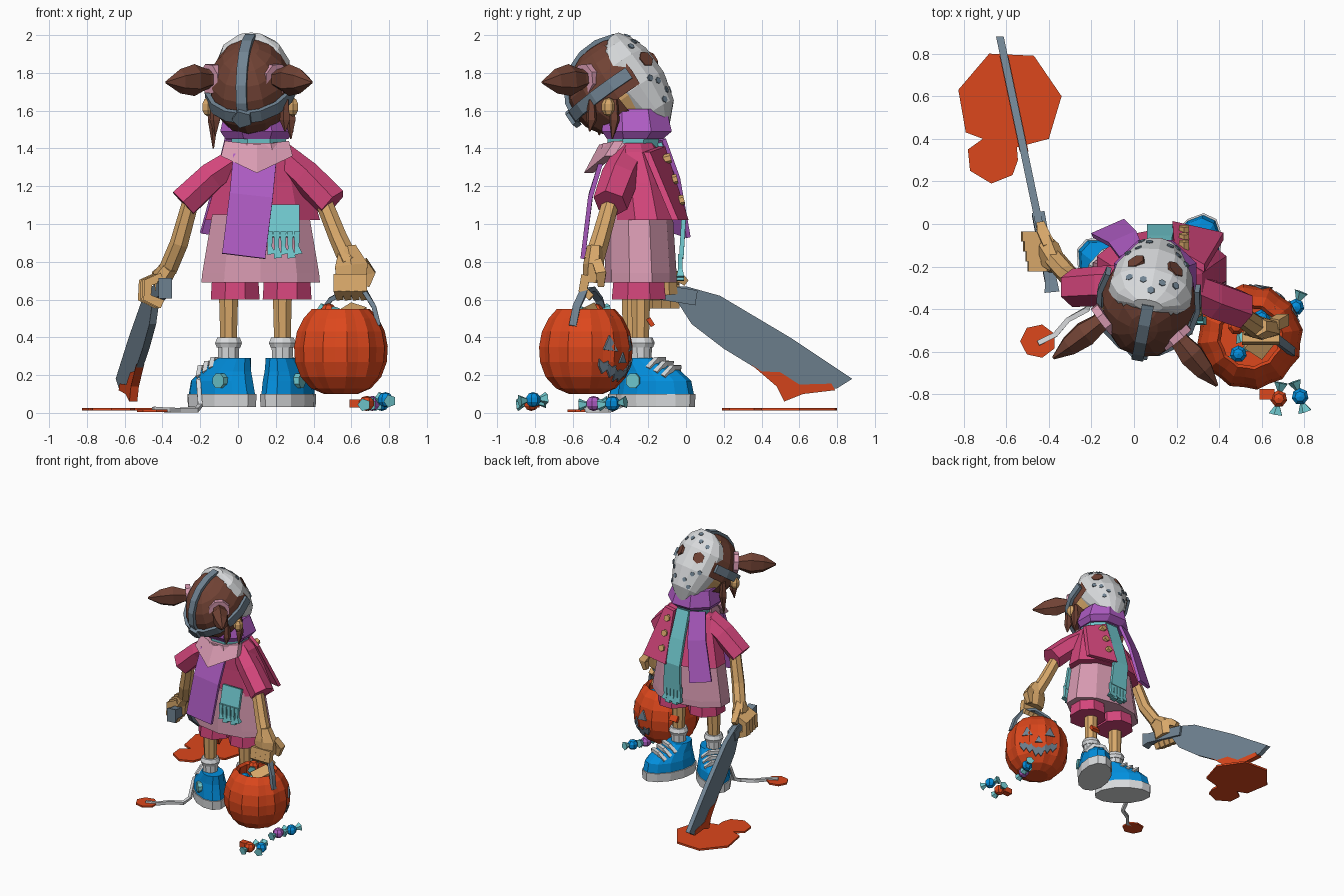
import bpy, bmesh
from math import pi, sin, cos, radians
from mathutils import Vector, Matrix
from mathutils.bvhtree import BVHTree

if "Cube" in bpy.data.objects:
    bpy.data.objects.remove(bpy.data.objects["Cube"])

COLORS = {"brown_hair": (112, 66, 52), "steel": (112, 131, 146), "white": (216, 218, 220),
          "purple": (175, 92, 196), "teal": (112, 200, 206), "light_pink": (217, 155, 178),
          "dark_pink": (212, 70, 124), "skin": (216, 168, 106), "blue": (2, 143, 222),
          "orange_red": (220, 71, 28)}
MATS = {}
for label, rgb in COLORS.items():
    color = [(c / 255 / 12.92 if c < 11 else ((c / 255 + .055) / 1.055) ** 2.4) for c in rgb] + [1]
    mat = bpy.data.materials.new(label)
    mat.use_nodes = True
    mat.diffuse_color = color
    mat.node_tree.nodes["Principled BSDF"].inputs["Base Color"].default_value = color
    MATS[label] = mat


def finish(name, bm, mat, matrix=None):
    if matrix:
        bm.transform(matrix)
    bmesh.ops.recalc_face_normals(bm, faces=bm.faces)
    mesh = bpy.data.meshes.new(name)
    bm.to_mesh(mesh)
    bm.free()
    mesh.materials.append(MATS[mat])
    obj = bpy.data.objects.new(name, mesh)
    bpy.context.collection.objects.link(obj)
    return obj


def sweep(name, mat, points, sizes, sides=4, wide=(1, 0, 0), flat=False, lobe=1, matrix=None):
    """Sweep a rectangle or polygon of half sizes (width, depth) along points."""
    pts = [Vector(p) for p in points]
    if not isinstance(sizes, list):
        sizes = [sizes] * len(pts)
    bm, rings = bmesh.new(), []
    for i, p in enumerate(pts):
        t = (pts[min(i + 1, len(pts) - 1)] - pts[max(i - 1, 0)]).normalized()
        if flat:
            t = Vector((0, 0, 1))
        w = Vector(wide)
        w = (w - t * w.dot(t)).normalized()
        d = t.cross(w)
        a, b = sizes[i] if isinstance(sizes[i], tuple) else (sizes[i], sizes[i])
        if sides == 4:
            offs = [(a, b), (-a, b), (-a, -b), (a, -b)]
        else:
            offs = []
            for k in range(sides):
                ang, f = 2 * pi * (k + .5) / sides, lobe if k % 2 else 1
                offs.append((a * f * cos(ang), b * f * sin(ang)))
        rings.append([bm.verts.new(p + w * u + d * v) for u, v in offs])
    for lo, hi in zip(rings, rings[1:]):
        for k in range(sides):
            j = (k + 1) % sides
            bm.faces.new((lo[k], lo[j], hi[j], hi[k]))
    bm.faces.new(rings[0])
    bm.faces.new(rings[-1])
    return finish(name, bm, mat, matrix)


def stack(name, mat, rings, sides=10, **kw):
    """Loft level ellipses given as (x, y, z, half width, half depth)."""
    return sweep(name, mat, [r[:3] for r in rings], [(r[3], r[4]) for r in rings], sides, flat=True, **kw)


def plate(name, mat, points, thick):
    bm = bmesh.new()
    face = bm.faces.new([bm.verts.new(p) for p in points])
    out = bmesh.ops.extrude_face_region(bm, geom=[face])["geom"]
    bmesh.ops.translate(bm, vec=thick, verts=[v for v in out if isinstance(v, bmesh.types.BMVert)])
    return finish(name, bm, mat)


def ball(name, mat, center, size, segs=8, rings=6, drop=None, matrix=None):
    bm = bmesh.new()
    bmesh.ops.create_uvsphere(bm, u_segments=segs, v_segments=rings, radius=1)
    bm.transform(Matrix.Translation(center) @ Matrix.Diagonal((*size, 1)))
    if drop:
        gone = [f for f in bm.faces if drop(f.calc_center_median())]
        bmesh.ops.delete(bm, geom=gone, context="FACES")
    return finish(name, bm, mat, matrix)


def surface(obj):
    return BVHTree.FromPolygons([v.co for v in obj.data.vertices], [tuple(p.vertices) for p in obj.data.polygons])


# Head, tilted up and turned a little
HEAD = (Matrix.Translation((.07, -.36, 1.73)) @ Matrix.Rotation(radians(-11), 4, "Z")
        @ Matrix.Rotation(radians(35), 4, "X"))
ball("head", "skin", (0, 0, 0), (.195, .2, .235), 10, 8, matrix=HEAD)
ball("hair", "brown_hair", (0, 0, 0), (.222, .28, .25), 12, 10, matrix=HEAD,
     drop=lambda c: c.y > .13 or (c.z < -.04 and c.y > -.02))
mask = stack("mask", "white", [(0, .08, -.32, .055, .035), (0, .09, -.23, .125, .115), (0, .09, -.08, .185, .155),
                               (0, .09, .08, .2, .15), (0, .11, .175, .155, .095), (0, .135, .23, .07, .03)],
             14, matrix=HEAD)
mask_surface = surface(mask)


def mask_hole(name, mat, x, z, r):
    hit, n = mask_surface.ray_cast(HEAD @ Vector((x, 1, z)), HEAD.to_3x3() @ Vector((0, -1, 0)))[:2]
    sweep(name, mat, [hit - n * .02, hit + n * .005], r, 6)


for s in (-1, 1):
    mask_hole("mask_eye", "brown_hair", s * .095, .02, .045)
    for x, z in ((.045, .14), (.11, .12), (.14, -.08), (.095, -.11), (.05, -.17), (.085, -.21)):
        mask_hole("mask_hole", "steel", s * x, z, .018)
mask_hole("mask_brow_hole", "steel", 0, .19, .018)

# Head straps
arc = [radians(a) for a in range(-205, 26, 23)]
sweep("strap_around", "steel", [(.235 * cos(a), .29 * sin(a), 0) for a in arc], (.033, .012),
      wide=(0, 0, 1), matrix=HEAD)
arc = [radians(a) for a in range(62, 183, 20)]
sweep("strap_over", "steel", [(0, .285 * cos(a), .258 * sin(a)) for a in arc], (.028, .012), matrix=HEAD)
sweep("strap_plate", "steel", [(0, -.28, 0), (0, -.312, 0)], .055, 5, matrix=HEAD)

# Pigtails with hair ties, side locks and ears
for side, base, tip in (("left", (.19, -.52, 1.77), (.39, -.76, 1.75)), ("right", (-.13, -.44, 1.77), (-.38, -.63, 1.75))):
    a, b = Vector(base), Vector(tip)
    sweep("pigtail_" + side, "brown_hair", [a, a.lerp(b, .15), a.lerp(b, .4), a.lerp(b, .7), b],
          [(.05, .05), (.05, .055), (.065, .085), (.05, .065), .008], 6)
    sweep("hair_tie_" + side, "light_pink", [a.lerp(b, -.02), a.lerp(b, .1)], .082, 8)
for x, y, low in ((-.13, -.3, 1.4), (-.12, -.45, 1.47), (.28, -.38, 1.45), (.25, -.5, 1.49)):
    sweep("side_lock", "brown_hair", [(x, y, 1.66), (x, y, 1.55), (x, y - .01, low)], [.02, .03, .004], 5)
for x in (-.16, .29):
    ball("ear", "skin", (x, -.41, 1.62), (.035, .04, .05), 6, 5)

# Scarves at the neck
stack("scarf_wrap", "purple", [(.1, -.27, 1.45, .18, .16), (.1, -.26, 1.49, .21, .2), (.09, -.27, 1.61, .17, .18)], 8)
stack("teal_wrap", "teal", [(.11, -.28, 1.38, .15, .14), (.11, -.28, 1.47, .16, .15)], 8)
stack("hood", "light_pink", [(.12, -.33, 1.35, .18, .14), (.11, -.32, 1.43, .165, .13)], 8)
for s in (-1, 1):
    plate("hood_fold", "light_pink", [(.1, -.46, 1.42), (.1 + s * .17, -.38, 1.44), (.1 + s * .19, -.43, 1.36), (.1, -.54, 1.27)],
          (0, .05, 0))
sweep("purple_tail_back", "purple", [(.09, -.44, 1.36), (.07, -.505, 1.15), (.03, -.545, .83)], (.115, .012))
sweep("purple_tail_chest", "purple", [(-.01, -.14, 1.45), (-.05, -.07, 1.25), (-.12, -.02, .94)],
      [(.06, .012), (.07, .012), (.085, .012)], wide=(1, .4, 0))


def fringe(x, y, z, half):
    for k in range(-2, 3):
        cx = x + k * half * .42
        sweep("fringe", "teal", [(cx, y, z + .02), (cx, y, z - .06), (cx + .008, y, z - .1 - .02 * (k % 2))],
              [(.016, .012), (.012, .012), (.022, .02)])


sweep("teal_tail_chest", "teal", [(.12, -.14, 1.43), (.12, -.065, 1.22), (.13, -.012, 1.03), (.14, -.025, .82)],
      [(.055, .012), (.06, .012), (.07, .012), (.075, .012)])
fringe(.14, -.03, .82, .075)
sweep("teal_tail_back", "teal", [(.24, -.41, 1.1), (.24, -.45, .93)], (.085, .012))
fringe(.24, -.455, .94, .085)

# Jacket with an open front flap, dress and shorts
stack("jacket", "dark_pink", [(.13, -.21, 1.02, .32, .19), (.13, -.24, 1.22, .26, .165),
                              (.13, -.275, 1.38, .2, .14), (.13, -.28, 1.43, .14, .12)])
plate("jacket_flap", "dark_pink", [(.19, -.11, 1.41), (.18, .014, 1.02), (.42, -.04, 1.02), (.33, -.19, 1.38)], (0, -.035, 0))
stack("dress", "light_pink", [(.12, -.24, .69, .33, .19), (.12, -.24, .74, .325, .19), (.12, -.25, 1.05, .27, .18)])
for x in (-.015, .26):
    stack("shorts_leg", "dark_pink", [(x, -.25, .6, .14, .155), (x, -.25, .75, .13, .14)], 8)
for y, z in ((-.1, 1.34), (-.066, 1.23), (-.03, 1.12)):
    sweep("button", "skin", [(.235, y - .02, z), (.235, y + .02, z + .01)], .026, 6)

# Sleeves and arms
sweep("sleeve_left", "dark_pink", [(.22, -.29, 1.37), (.36, -.35, 1.25), (.5, -.4, 1.11)], [(.07, .09), (.085, .1), (.09, .095)], 6)
sweep("sleeve_right", "dark_pink", [(.04, -.28, 1.37), (-.14, -.29, 1.25), (-.29, -.3, 1.11)], [(.07, .09), (.085, .095), (.09, .09)], 6)
sweep("arm_left", "skin", [(.43, -.38, 1.18), (.53, -.45, .93), (.59, -.49, .8)], [.045, .05, .055], 7)
sweep("arm_right", "skin", [(-.24, -.29, 1.15), (-.31, -.24, .9), (-.37, -.17, .76)], [.045, .05, .05], 7)

# Left hand holding the bucket
sweep("palm_left", "skin", [(.58, -.48, .88), (.6, -.49, .78), (.6, -.5, .69)], [(.05, .045), (.1, .055), (.09, .045)], 6)
for k in range(4):
    x = .53 + k * .043
    sweep("finger_left", "skin", [(x, -.53, .73), (x, -.545, .65), (x + .01, -.5, .61)], [.024, .024, .018])
sweep("thumb_left", "skin", [(.66, -.47, .8), (.7, -.45, .74), (.68, -.45, .67)], [.025, .028, .016])

# Right hand holding the blade
sweep("palm_right", "skin", [(-.36, -.19, .78), (-.4, -.14, .72), (-.4, -.13, .62)], [(.045, .05), (.055, .095), (.04, .085)], 6)
for k in range(4):
    y = -.2 + k * .047
    x = -.4 - k * .01
    sweep("finger_right", "skin", [(x, y, .72), (x - .075, y, .69), (x - .08, y, .61), (x, y, .575)], .024, wide=(0, 1, 0))
sweep("thumb_right", "skin", [(-.4, -.1, .74), (-.43, -.04, .72), (-.44, .0, .69)], [.028, .026, .018])


# Blade with a bloody edge
def blade_part(name, mat, outline, half):
    plate(name, mat, [(-.445 - .21 * y + half, y, z) for y, z in outline], (-2 * half, 0, 0))


sweep("blade_grip", "steel", [(-.385, -.32, .66), (-.39, -.27, .66), (-.45, .05, .61)], [(.035, .055), (.028, .04), (.03, .04)])
blade_part("blade", "steel", [(-.06, .61), (-.06, .67), (.0, .67), (.18, .62), (.55, .4), (.88, .18),
                              (.8, .13), (.5, .13), (.38, .23), (.2, .34), (.03, .47)], .018)
blade_part("blade_blood", "orange_red", [(.34, .26), (.4, .22), (.5, .215), (.6, .15), (.77, .155), (.79, .12), (.62, .1), (.52, .06), (.48, .14)], .021)
sweep("blade_bolt", "steel", [(-.42, .02, .62), (-.48, .02, .62)], .03, 6)

# Puddles
plate("puddle_large", "orange_red",
      [(x, y, .012) for x, y in ((-.68, .8), (-.47, .79), (-.34, .6), (-.4, .4), (-.55, .36), (-.545, .3), (-.57, .23),
                                 (-.67, .19), (-.77, .25), (-.78, .35), (-.71, .4), (-.79, .43), (-.825, .63))], (0, 0, .015))
stack("puddle_small", "orange_red", [(-.45, -.55, .005, .085, .08), (-.45, -.55, .018, .085, .08)], 7)

# Legs, socks and shoes
for side, x, y, shoe_x, shoe_y, yaw, out in (("left", .235, -.24, .265, -.16, -25, 1), ("right", -.05, -.29, -.085, -.24, 48, -1)):
    place = Matrix.Translation((shoe_x, shoe_y, 0)) @ Matrix.Rotation(radians(yaw), 4, "Z")
    sweep("leg_" + side, "skin", [(x, y, .3), (x, y, .64)], [.045, .055], 8)
    stack("sock_" + side, "white", [(x, y, .24, .055, .055), (x, y, .35, .06, .06)], 10)
    stack("sock_cuff_" + side, "white", [(x, y, .345, .065, .065), (x, y, .37, .075, .075), (x, y, .4, .062, .062)], 10)
    stack("sole_" + side, "white", [(0, 0, .03, .125, .22), (0, 0, .1, .128, .225)], 12, matrix=place)
    stack("shoe_" + side, "blue", [(0, 0, .1, .12, .215), (0, 0, .17, .115, .2),
                                   (0, -.025, .22, .1, .165), (0, -.09, .29, .08, .095)], 12, matrix=place)
    for y0, z0 in ((.115, .24), (.07, .262), (.025, .283)):
        sweep("lace_bar", "white", [(-.085, y0 - .03, z0 - .05), (-.04, y0, z0), (.04, y0, z0), (.085, y0 - .03, z0 - .05)],
              .014, wide=(0, 1, 0), matrix=place)
    sweep("shoe_badge_" + side, "teal", [(out * .08, -.08, .17), (out * .12, -.08, .17)], .042, 8, wide=(0, 1, 0), matrix=place)
sweep("loose_lace", "white", [(-.15, -.2, .2), (-.21, -.27, .17), (-.2, -.34, .04), (-.22, -.4, .015), (-.31, -.45, .015),
                              (-.37, -.52, .015), (-.45, -.56, .02)], .012)
sweep("knee_patch", "orange_red", [(.24, -.2, .5), (.24, -.175, .46)], (.035, .012))

# Pumpkin bucket with carved face and handle
PX, PY = .545, -.53
pumpkin = stack("pumpkin", "orange_red", [(PX, PY, z, r, r) for z, r in
                                          ((.1, .09), (.13, .16), (.19, .215), (.27, .245), (.35, .25), (.43, .235),
                                           (.5, .2), (.55, .155), (.53, .14), (.43, .15))], 24, lobe=.95)
pumpkin_surface = surface(pumpkin)
FACING = radians(54)


def carve(name, outline):
    pts = []
    for u, z in outline:
        out = Vector((cos(FACING + u / .25), sin(FACING + u / .25), 0))
        pts.append(pumpkin_surface.ray_cast(Vector((PX, PY, z)) + out, -out)[0] + out * .002)
    plate(name, "steel", pts, Vector((cos(FACING), sin(FACING), 0)) * .009)


for s in (-1, 1):
    carve("pumpkin_eye", [(s * .05, .325), (s * .14, .335), (s * .1, .41)])
    for k in range(3):
        u, z = k * .055, .185 + k * .022
        carve("pumpkin_mouth", [(s * u, z), (s * (u + .028), z - .02), (s * (u + .055), z + .02),
                                (s * (u + .055), z + .055), (s * (u + .028), z + .035), (s * u, z + .045)])
carve("pumpkin_nose", [(-.03, .265), (.03, .265), (0, .32)])
sweep("bucket_handle", "steel", [(.745, -.6, .46), (.72, -.58, .56), (.67, -.54, .645), (.59, -.5, .655), (.49, -.46, .6), (.42, -.43, .5)],
      (.02, .012), wide=(0, 1, 0))


# Sweets on the ground and in the bucket
def sweet(name, mat, center, turn):
    c, d = Vector(center), Vector((cos(turn), sin(turn), .1))
    ball(name, mat, c, (.042, .042, .04), 7, 5)
    for s in (-1, 1):
        sweep(name + "_wrapper", "teal", [c + d * s * .03, c + d * s * .075], [.01, .035], 5)


sweet("sweet_blue_front", "blue", (.78, -.81, .07), 1.9)
sweet("sweet_orange", "orange_red", (.68, -.82, .05), 1.4)
sweep("toffee_bar", "orange_red", [(.59, -.8, .05), (.66, -.8, .05)], (.025, .022), wide=(0, 1, 0))
sweet("sweet_blue_side", "blue", (.76, -.39, .05), 1.2)
sweet("sweet_purple", "purple", (.71, -.49, .05), 1.4)
sweet("sweet_in_bucket", "blue", (.49, -.61, .49), .6)
sweet("sweet_in_bucket", "orange_red", (.48, -.48, .54), 2)
sweet("sweet_in_bucket", "blue", (.6, -.44, .49), .3)
sweep("biscuit", "skin", [(.56, -.6, .5), (.64, -.5, .55)], (.05, .025))
